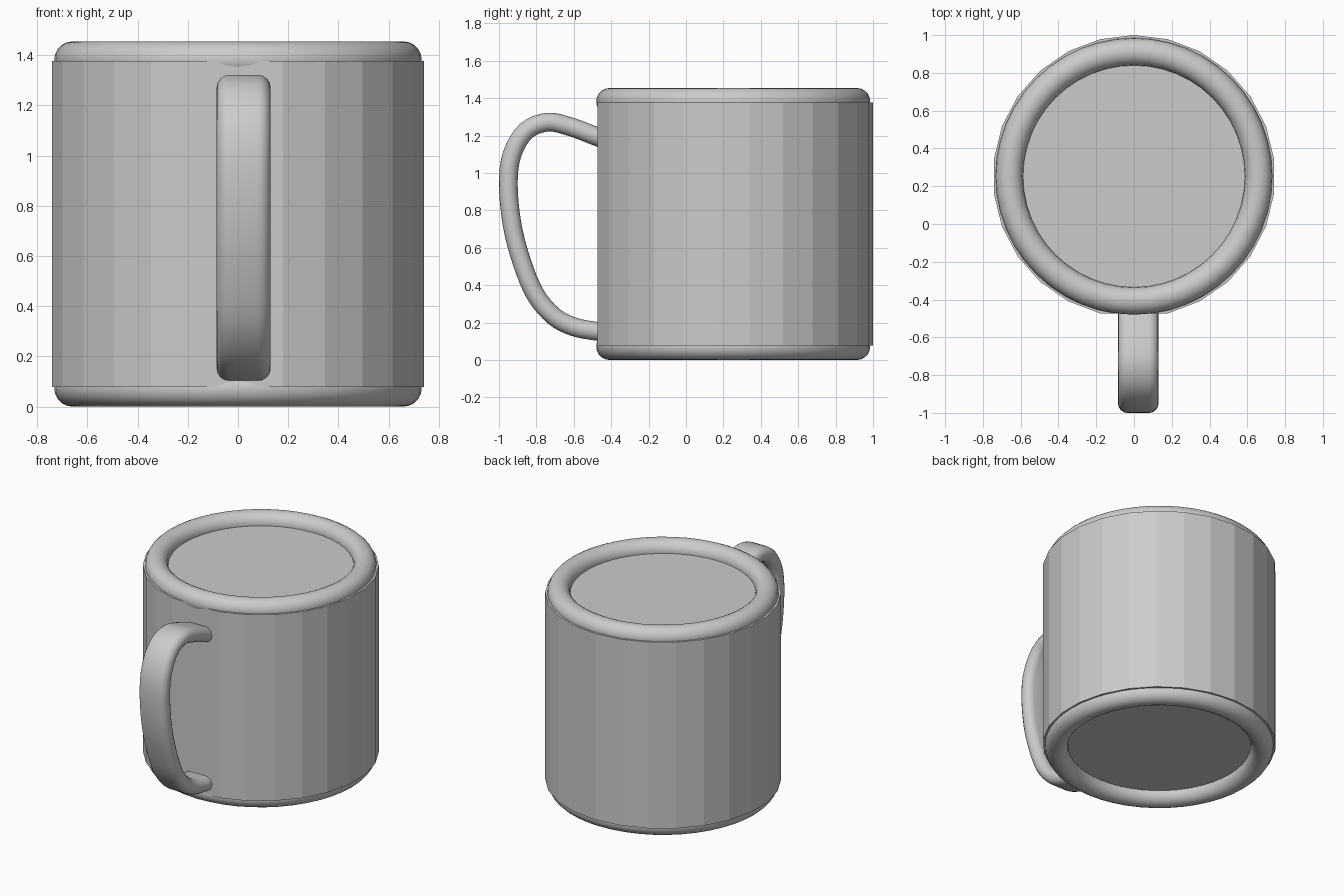
import bpy, bmesh
from math import sin, cos, pi, radians
from mathutils import Vector

if "Cube" in bpy.data.objects:
    bpy.data.objects.remove(bpy.data.objects["Cube"])

CY = 0.2525          # mug axis sits behind the origin
R, SIDES = 0.7475, 26


def make_object(name, bm):
    bmesh.ops.recalc_face_normals(bm, faces=bm.faces[:])
    me = bpy.data.meshes.new(name)
    bm.to_mesh(me)
    bm.free()
    ob = bpy.data.objects.new(name, me)
    bpy.context.collection.objects.link(ob)
    return ob


def bridge(bm, rings):
    # skin consecutive rings and cap both ends
    for a, b in zip(rings, rings[1:]):
        n = len(a)
        for i in range(n):
            bm.faces.new((a[i], a[(i + 1) % n], b[(i + 1) % n], b[i]))
    bm.faces.new(rings[0][::-1])
    bm.faces.new(rings[-1])


def smooth(ob, angle):
    bpy.ops.object.select_all(action='DESELECT')
    ob.select_set(True)
    bpy.context.view_layer.objects.active = ob
    bpy.ops.object.shade_smooth_by_angle(angle=radians(angle))


# Body: faceted closed cylinder, with one wide flat facet behind the handle
bm = bmesh.new()
angles = [2 * pi * i / SIDES for i in range(SIDES) if i != SIDES // 2]
rings = [[bm.verts.new((R * sin(a), CY + R * cos(a), z)) for a in angles]
         for z in (0.077, 1.378)]
bridge(bm, rings)
make_object("mug_body", bm)

# Rounded rim and foot rings
for name, z in (("rim_ring", 1.3825), ("foot_ring", 0.0725)):
    bpy.ops.mesh.primitive_torus_add(location=(0, CY, z), major_radius=0.66,
                                     minor_radius=0.0725, major_segments=48,
                                     minor_segments=20)
    ring = bpy.context.object
    ring.name = name
    smooth(ring, 40)

# Handle: rounded strap swept along a smooth side profile (y, z)
path = [Vector(p) for p in (
    (-0.40, 1.165), (-0.485, 1.198), (-0.62, 1.248), (-0.74, 1.272),
    (-0.855, 1.225), (-0.93, 1.10), (-0.95, 0.94), (-0.93, 0.725),
    (-0.878, 0.525), (-0.805, 0.35), (-0.705, 0.233), (-0.60, 0.178),
    (-0.485, 0.155), (-0.40, 0.145))]
ext = [2 * path[0] - path[1]] + path + [2 * path[-1] - path[-2]]
STEPS = 4
line = []
for i in range(1, len(path)):
    p0, p1, p2, p3 = ext[i - 1:i + 3]
    for k in range(STEPS):
        t = k / STEPS
        line.append(0.5 * (2 * p1 + (p2 - p0) * t
                           + (2 * p0 - 5 * p1 + 4 * p2 - p3) * t * t
                           + (3 * p1 - p0 - 3 * p2 + p3) * t ** 3))
line.append(path[-1])

# strap cross-section: two half circles joined by flats
HALF, RAD, X0 = 0.1075, 0.05, 0.0225
section = []
for side, start in ((1, -pi / 2), (-1, pi / 2)):
    for k in range(9):
        a = start + pi * k / 8
        section.append((side * (HALF - RAD) + RAD * cos(a), RAD * sin(a)))

bm = bmesh.new()
rings = []
for i, p in enumerate(line):
    d = (line[min(i + 1, len(line) - 1)] - line[max(i - 1, 0)]).normalized()
    n = Vector((-d.y, d.x))
    rings.append([bm.verts.new((X0 + u, p.x + n.x * v, p.y + n.y * v))
                  for u, v in section])
bridge(bm, rings)
smooth(make_object("handle", bm), 40)
